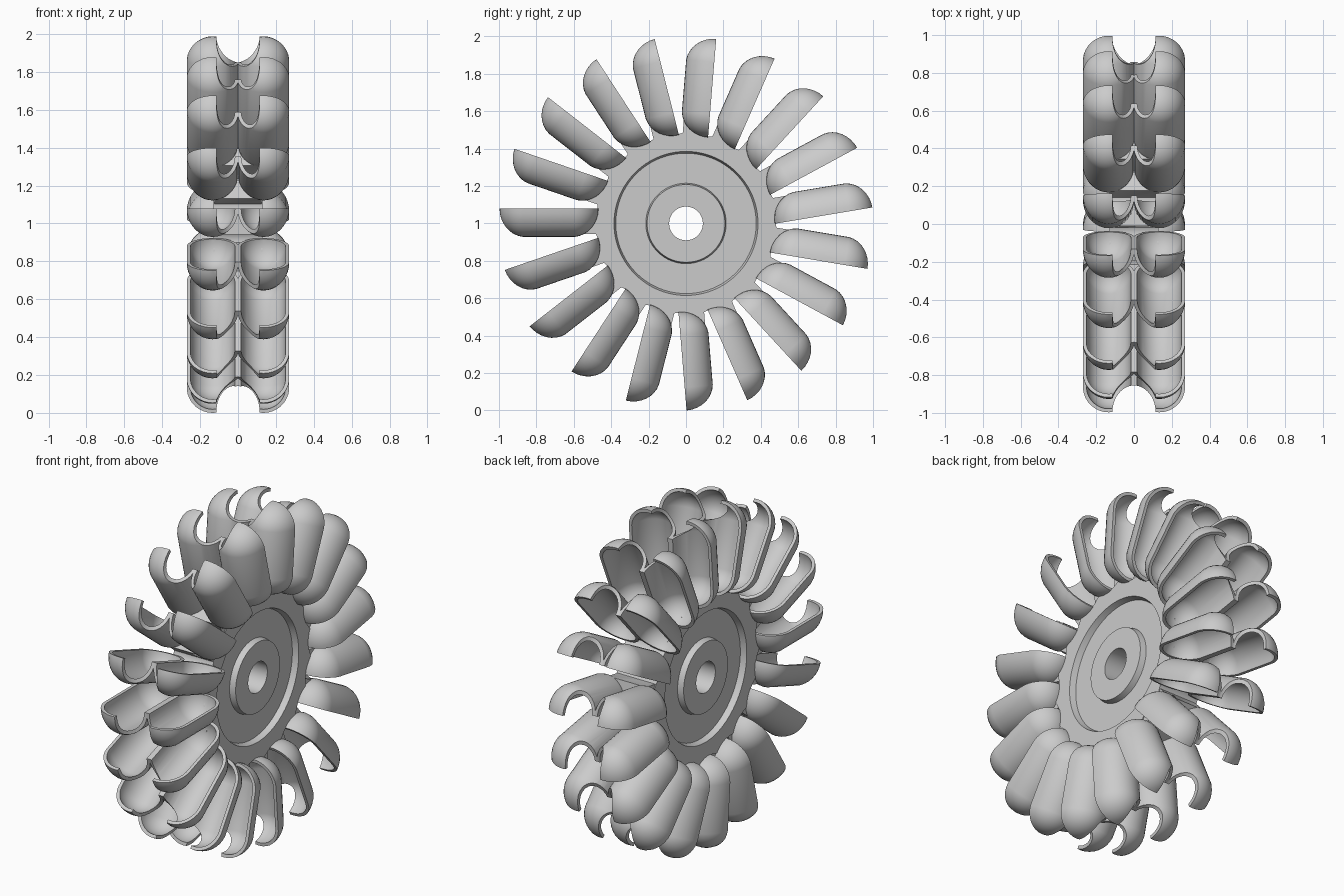
import bpy, bmesh, math
from mathutils import Vector, Matrix

if "Cube" in bpy.data.objects:
    bpy.data.objects.remove(bpy.data.objects["Cube"])

N = 19            # buckets
RIM = 0.08        # height of the bucket opening above the radial line
U0, U1 = 0.605, 0.860   # centres of the rounded cup ends
CX, R, DEPTH, WALL = 0.134, 0.137, 0.152, 0.019


def new_obj(name, bm):
    bmesh.ops.recalc_face_normals(bm, faces=bm.faces)
    me = bpy.data.meshes.new(name)
    bm.to_mesh(me)
    bm.free()
    ob = bpy.data.objects.new(name, me)
    bpy.context.collection.objects.link(ob)
    return ob


def capsule(name, side, r, depth, half):
    # stretched sphere along the radial (-y) direction, optionally cut at the rim
    bm = bmesh.new()
    bmesh.ops.create_uvsphere(bm, u_segments=36, v_segments=17, radius=1)
    for v in bm.verts:
        x, y, z = v.co
        u = (U1 if z > 0 else U0) + z * r
        v.co = Vector((side * CX + x * r, -u, RIM + y * depth))
    if half:
        geom = bm.verts[:] + bm.edges[:] + bm.faces[:]
        bmesh.ops.bisect_plane(bm, geom=geom, plane_co=(0, 0, RIM - 0.0005),
                               plane_no=(0, 0, 1), clear_outer=True)
        bmesh.ops.holes_fill(bm, edges=[e for e in bm.edges if e.is_boundary])
    return new_obj(name, bm)


def boolean(target, tool, op):
    m = target.modifiers.new("bool", 'BOOLEAN')
    m.object, m.operation, m.solver = tool, op, 'EXACT'
    dg = bpy.context.evaluated_depsgraph_get()
    me = bpy.data.meshes.new_from_object(target.evaluated_get(dg))
    target.modifiers.clear()
    target.data = me
    bpy.data.objects.remove(tool)


def smooth(ob, angle=35):
    bpy.ops.object.select_all(action='DESELECT')
    ob.select_set(True)
    bpy.context.view_layer.objects.active = ob
    bpy.ops.object.shade_smooth_by_angle(angle=math.radians(angle))


# twin-cup bucket: two outer shells plus a root stub, hollowed, then notched
bucket = capsule("bucket_1", 1, R, DEPTH, True)
boolean(bucket, capsule("cup_shell", -1, R, DEPTH, True), 'UNION')
bm = bmesh.new()
bmesh.ops.create_cube(bm, size=1, matrix=Matrix.Translation((0, -0.505, 0.0))
                      @ Matrix.Diagonal((0.25, 0.13, 0.115, 1)))
boolean(bucket, new_obj("root_stub", bm), 'UNION')
for s in (1, -1):
    boolean(bucket, capsule("cup_cavity", s, R - WALL, DEPTH - WALL, False), 'DIFFERENCE')
bm = bmesh.new()
bmesh.ops.create_cone(bm, cap_ends=True, segments=48, radius1=1, radius2=1, depth=1,
                      matrix=Matrix.Translation((0, -1.0, 0)) @ Matrix.Diagonal((0.115, 0.145, 0.6, 1)))
boolean(bucket, new_obj("tip_notch", bm), 'DIFFERENCE')
smooth(bucket)
bucket.location = (0, 0, 1)

# ring of buckets
for i in range(1, N):
    ob = bpy.data.objects.new(f"bucket_{i + 1}", bucket.data)
    ob.location = (0, 0, 1)
    ob.rotation_euler = (i * 2 * math.pi / N, 0, 0)
    bpy.context.collection.objects.link(ob)

# wheel disc: revolved profile with bore, hub, recess and scalloped rim
side = [(0.13, 0.09), (0.13, 0.208), (0.095, 0.215), (0.095, 0.375), (0.13, 0.385), (0.13, 0.48)]
prof = side + [(-x, r) for x, r in reversed(side)]
SEG = N * 12
bm = bmesh.new()
rings = []
for x, r in prof:
    ring = []
    for k in range(SEG):
        a = 2 * math.pi * k / SEG
        rr = r
        if r > 0.45:
            rr += 0.025 * ((1 + math.cos(N * a)) / 2)
        ring.append(bm.verts.new((x, -rr * math.cos(a), rr * math.sin(a))))
    rings.append(ring)
for j in range(len(rings)):
    a, b = rings[j], rings[(j + 1) % len(rings)]
    for k in range(SEG):
        n = (k + 1) % SEG
        bm.faces.new((a[k], a[n], b[n], b[k]))
disc = new_obj("wheel_disc", bm)
disc.location = (0, 0, 1)
smooth(disc)
